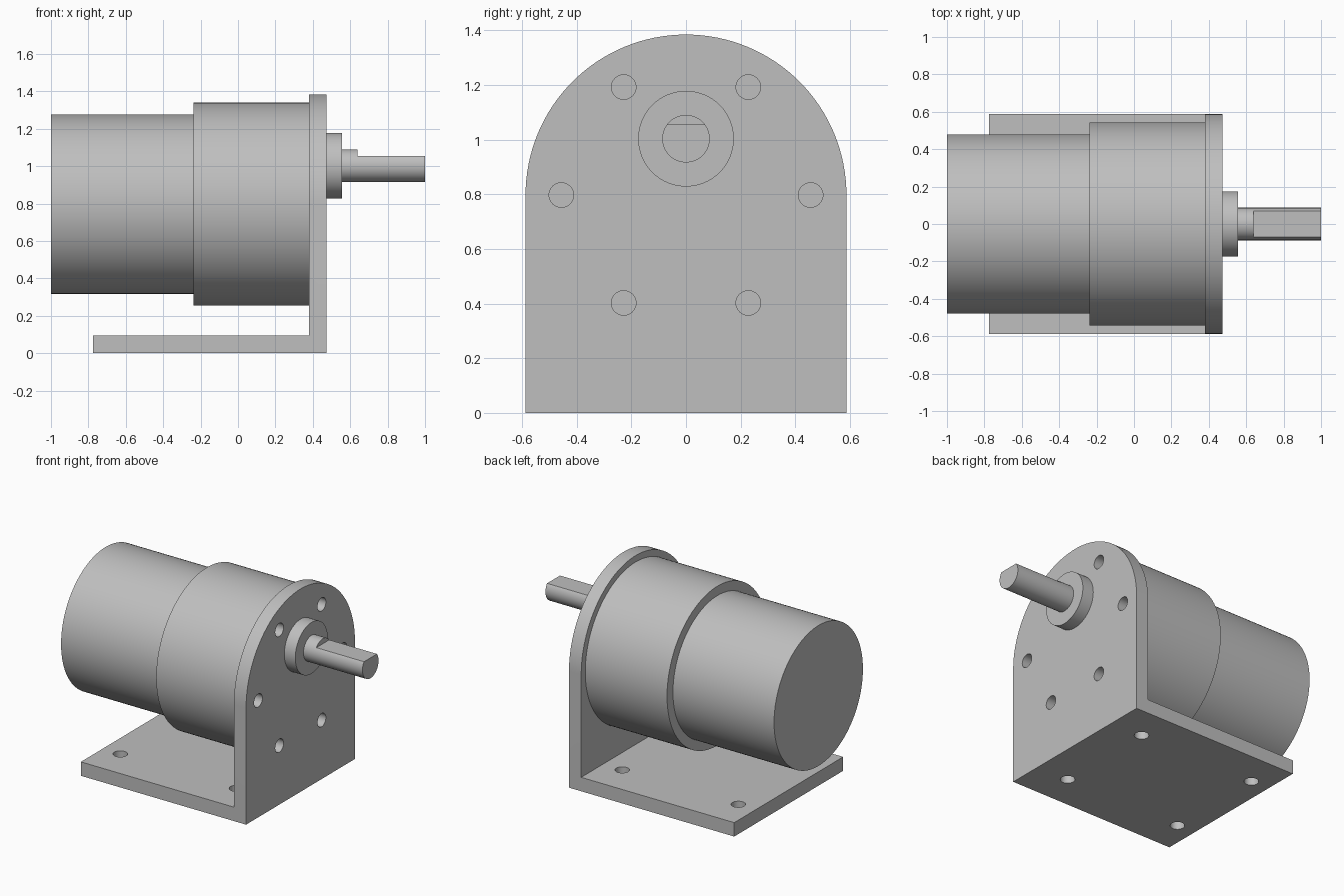
import bpy, bmesh
from math import pi, cos, sin, radians
from mathutils import Matrix, Vector

if "Cube" in bpy.data.objects:
    bpy.data.objects.remove(bpy.data.objects["Cube"], do_unlink=True)

steel = bpy.data.materials.new("grey metal")
steel.use_nodes = True
GREY = (0.52, 0.52, 0.52, 1)
steel.diffuse_color = GREY
steel.node_tree.nodes["Principled BSDF"].inputs["Base Color"].default_value = GREY

AXIS_Z = 0.797      # motor axis height
SHAFT_Z = 1.003     # offset output shaft height
HALF_W = 0.587      # bracket half width
PLATE_X = (0.38, 0.472)
HOLE_R = 0.045


def make_object(name, bm):
    bmesh.ops.recalc_face_normals(bm, faces=bm.faces)
    mesh = bpy.data.meshes.new(name)
    bm.to_mesh(mesh)
    bm.free()
    mesh.materials.append(steel)
    obj = bpy.data.objects.new(name, mesh)
    bpy.context.collection.objects.link(obj)
    return obj


def add_cylinder(bm, start, end, radius, segments):
    start, end = Vector(start), Vector(end)
    turn = (end - start).to_track_quat('Z', 'Y').to_matrix().to_4x4()
    bmesh.ops.create_cone(bm, cap_ends=True, segments=segments, radius1=radius,
                          radius2=radius, depth=(end - start).length,
                          matrix=Matrix.Translation((start + end) / 2) @ turn)


def x_cylinder(name, x0, x1, z, radius, segments=128):
    bm = bmesh.new()
    add_cylinder(bm, (x0, 0, z), (x1, 0, z), radius, segments)
    return make_object(name, bm)


def prism(name, points, direction):
    bm = bmesh.new()
    face = bm.faces.new([bm.verts.new(p) for p in points])
    grown = bmesh.ops.extrude_face_region(bm, geom=[face])["geom"]
    verts = [v for v in grown if isinstance(v, bmesh.types.BMVert)]
    bmesh.ops.translate(bm, verts=verts, vec=direction)
    return make_object(name, bm)


def apply_boolean(obj, cutter, operation):
    mod = obj.modifiers.new("cut", 'BOOLEAN')
    mod.operation = operation
    mod.solver = 'EXACT'
    mod.object = cutter
    bpy.context.view_layer.objects.active = obj
    bpy.ops.object.modifier_apply(modifier=mod.name)
    bpy.data.objects.remove(cutter, do_unlink=True)


def smooth(obj):
    obj.data.shade_smooth()
    obj.data.set_sharp_from_angle(angle=radians(30))


# Bracket: L-shaped side profile trimmed by a round-topped outline
x0, x1 = PLATE_X
base_x, base_h, wide = -0.775, 0.095, 0.8
side = [(base_x, 0), (x1, 0), (x1, 1.6), (x0, 1.6), (x0, base_h), (base_x, base_h)]
bracket = prism("mounting_bracket", [(x, -wide, z) for x, z in side], (0, 2 * wide, 0))
arc = [(HALF_W * cos(pi * i / 64), AXIS_Z + HALF_W * sin(pi * i / 64)) for i in range(65)]
outline = arc + [(-HALF_W, -0.2), (HALF_W, -0.2)]
trim = prism("outline_trim", [(-1.5, y, z) for y, z in outline], (3, 0, 0))
apply_boolean(bracket, trim, 'INTERSECT')

# Screw holes: six around the motor axis, four in the base
bm = bmesh.new()
for i in range(6):
    y, z = 0.456 * cos(pi * i / 3), AXIS_Z + 0.456 * sin(pi * i / 3)
    add_cylinder(bm, (x0 - 0.1, y, z), (x1 + 0.1, y, z), HOLE_R, 32)
for x in (-0.642, 0.235):
    for y in (-0.352, 0.352):
        add_cylinder(bm, (x, y, -0.1), (x, y, 0.2), HOLE_R, 32)
apply_boolean(bracket, make_object("hole_cutter", bm), 'DIFFERENCE')
smooth(bracket)

# Motor body and gearbox
smooth(x_cylinder("motor_body", -1, -0.237, AXIS_Z, 0.479))
smooth(x_cylinder("gearbox", -0.237, x0, AXIS_Z, 0.543))

# Output boss and shaft with a flat milled on top
smooth(x_cylinder("shaft_boss", x1, 0.555, SHAFT_Z, 0.175, 64))
shaft = x_cylinder("output_shaft", 0.555, 1, SHAFT_Z, 0.087, 64)
flat = [(0.64, 1.055), (1.2, 1.055), (1.2, 1.3), (0.64, 1.3)]
flat_cutter = prism("flat_cutter", [(x, -0.3, z) for x, z in flat], (0, 0.6, 0))
apply_boolean(shaft, flat_cutter, 'DIFFERENCE')
smooth(shaft)
